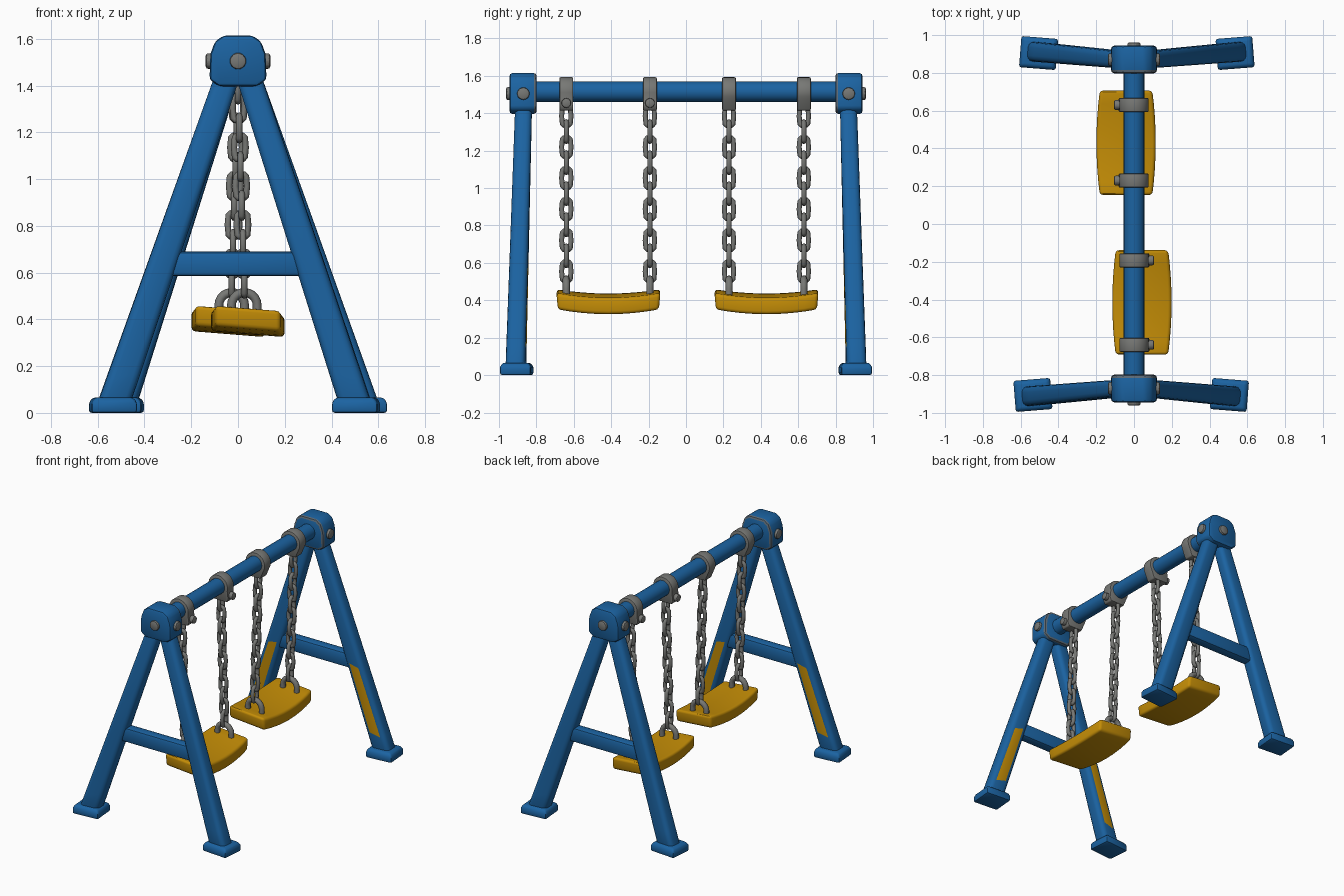
import bpy, bmesh, math
from mathutils import Vector, Matrix

cube = bpy.data.objects.get("Cube")
if cube:
    bpy.data.objects.remove(cube)


def material(name, color):
    m = bpy.data.materials.new(name)
    m.use_nodes = True
    m.diffuse_color = (*color, 1)
    bsdf = m.node_tree.nodes["Principled BSDF"]
    bsdf.inputs["Base Color"].default_value = (*color, 1)
    bsdf.inputs["Roughness"].default_value = 0.6
    return m


BLUE = material("blue paint", (0.011, 0.125, 0.36))
YELLOW = material("yellow paint", (0.55, 0.265, 0.002))
STEEL = material("grey steel", (0.185, 0.188, 0.178))
WORN = material("worn edge", (0.11, 0.15, 0.19))
meshes = []


def finish(bm, name, mats, turn, bevel=0.0, segments=2, rule=None):
    """Bevel the sharp edges, paint faces by rule, turn the part to its end of the frame."""
    bmesh.ops.recalc_face_normals(bm, faces=bm.faces)
    if bevel:
        edges = [e for e in bm.edges if e.calc_face_angle(0) > math.radians(32)]
        bmesh.ops.bevel(bm, geom=edges, offset=bevel, segments=segments, profile=0.5,
                        affect='EDGES', clamp_overlap=True, material=0)
    bm.normal_update()
    if rule:
        for f in bm.faces:
            f.material_index = int(rule(f))
    bm.transform(Matrix.Rotation(turn, 4, 'Z'))
    mesh = bpy.data.meshes.new(name)
    bm.to_mesh(mesh)
    bm.free()
    for m in mats:
        mesh.materials.append(m)
    obj = bpy.data.objects.new(name, mesh)
    bpy.context.collection.objects.link(obj)
    meshes.append(obj)


def loft(rings, paint=None):
    """Skin a list of rings; paint is the (segment, side) given the second material."""
    bm = bmesh.new()
    vs = [[bm.verts.new(p) for p in ring] for ring in rings]
    n = len(vs[0])
    for i in range(len(vs) - 1):
        for j in range(n):
            k = (j + 1) % n
            f = bm.faces.new((vs[i][j], vs[i][k], vs[i + 1][k], vs[i + 1][j]))
            f.material_index = int((i, j) == paint)
    bm.faces.new(vs[0])
    bm.faces.new(vs[-1])
    return bm


def rect(center, w, d, yaw=0.0):
    rot = Matrix.Rotation(yaw, 3, 'Z')
    return [Vector(center) + rot @ Vector((sx * w / 2, sy * d / 2, 0))
            for sx, sy in ((-1, -1), (1, -1), (1, 1), (-1, 1))]


def rod(name, start, end, radius, mat, turn, sides=16, bevel=0.0):
    a, b = Vector(start), Vector(end)
    bm = bmesh.new()
    place = Matrix.Translation((a + b) / 2) @ (b - a).to_track_quat('Z', 'Y').to_matrix().to_4x4()
    bmesh.ops.create_cone(bm, cap_ends=True, segments=sides, radius1=radius, radius2=radius,
                          depth=(b - a).length, matrix=place)
    finish(bm, name, [mat], turn, bevel)


def wire(name, paths, radius, turn, cyclic=True):
    """Round steel wire following one or more paths."""
    curve = bpy.data.curves.new(name, 'CURVE')
    curve.dimensions = '3D'
    curve.bevel_depth = radius
    curve.bevel_resolution = 2
    curve.use_fill_caps = True
    for path in paths:
        spline = curve.splines.new('POLY')
        spline.points.add(len(path) - 1)
        for p, co in zip(spline.points, path):
            p.co = (*co, 1)
        spline.use_cyclic_u = cyclic
        spline.use_smooth = True
    curve.materials.append(STEEL)
    obj = bpy.data.objects.new(name, curve)
    obj.rotation_euler.z = turn
    bpy.context.collection.objects.link(obj)


BAR_Z = 1.515


def end_frame(end, turn):
    # Legs with yellow paint on the inward face, and feet
    for side, foot_x in (("right", -0.535), ("left", 0.505)):
        sx = math.copysign(1, foot_x)
        low, high = Vector((foot_x, -0.91, 0.03)), Vector((sx * 0.042, -0.868, 1.45))
        rings = []
        for z in (0.03, 0.16, 0.62, 1.45):
            t = (z - low.z) / (high.z - low.z)
            rings.append(rect(low.lerp(high, t), 0.14 - 0.03 * t, 0.105 - 0.015 * t, -sx * 0.08 * (1 - t)))
        finish(loft(rings, paint=(1, 2)), f"{end}_{side}_leg", [BLUE, YELLOW], turn, 0.03, 3)
        foot = [rect((foot_x, -0.905, z), w, d, -sx * 0.08)
                for z, w, d in ((0, 0.195, 0.165), (0.045, 0.195, 0.165), (0.066, 0.165, 0.14))]
        finish(loft(foot), f"{end}_{side}_foot", [BLUE], turn, 0.012)

    # Cross brace
    brace = [[(x, y, z) for y, z in ((-0.925, 0.585), (-0.85, 0.585), (-0.85, 0.69), (-0.925, 0.69))]
             for x in (-0.31, 0.29)]
    finish(loft(brace), f"{end}_brace", [BLUE], turn, 0.018)

    # Head block with a rounded top, worn round its inner edge
    half = ((0.08, 1.397), (0.122, 1.425), (0.118, 1.535), (0.098, 1.59), (0.06, 1.615))
    outline = list(half) + [(-x, z) for x, z in reversed(half)]
    block = [[(x, y, z) for x, z in outline] for y in (-0.944, -0.798)]
    finish(loft(block), f"{end}_head_block", [BLUE, WORN], turn, 0.016,
           rule=lambda f: 0.2 < f.normal.y < 0.97)

    # Head bolts
    rod(f"{end}_front_bolt", (0, -0.93, 1.505), (0, -0.962, 1.505), 0.037, STEEL, turn, 10, 0.012)
    for name, sx in (("right", -1), ("left", 1)):
        rod(f"{end}_{name}_bolt", (sx * 0.1, -0.87, 1.505), (sx * 0.138, -0.87, 1.505),
            0.035, STEEL, turn, 10, 0.012)


def link(center, across, half_len, half_wid):
    """Chamfered oval chain link standing along z."""
    pts = []
    for k in range(12):
        a = math.tau * k / 12
        cap = math.copysign(half_len - half_wid, math.sin(a)) if k % 6 else 0
        pts.append(center + across * (half_wid * math.cos(a)) + Vector((0, 0, half_wid * math.sin(a) + cap)))
    return pts


def swing(end, turn, mid_y, tilt, ys):
    # Curved plank seat, dished along its length and tipped sideways
    rings = []
    for i in range(9):
        t = i / 4 - 1
        y, w, lift = mid_y + 0.27 * t, 0.157 - 0.018 * t * t, 0.024 * t * t
        rings.append([(0.042 + dx, y + 0.008 * h * t, 0.381 + lift + dz - tilt * dx)
                      for dx, dz, h in ((-w, -0.044, 0), (w, -0.044, 0), (w, 0.044, 1), (-w, 0.044, 1))])
    finish(loft(rings), f"{end}_seat", [YELLOW], turn, 0.018, 3)

    for n, y in zip(("outer", "inner"), ys):
        # Collar round the bar with a tab clamped to one side
        arc = [math.radians(-15 + 225 * k / 18) for k in range(19)]
        outline = [(0.078 * math.cos(a), BAR_Z + 0.078 * math.sin(a)) for a in arc]
        outline += [(-0.042, 1.415), (0.07, 1.415), (0.082, 1.44)]
        collar = [[(x, y + dy, z) for x, z in outline] for dy in (-0.037, 0.037)]
        finish(loft(collar), f"{end}_{n}_collar", [STEEL], turn, 0.007)
        rod(f"{end}_{n}_collar_bolt", (0.06, y, 1.455), (0.106, y, 1.455), 0.027, STEEL, turn, 10, 0.008)

        # Chain of alternating links
        count, top, bottom = 11, 1.385, 0.555
        links = []
        for k in range(count):
            t = k / (count - 1)
            across = Vector((1, 0, 0)) if k % 2 else Vector((0, 1, 0))
            center = Vector((0.027 * t, y, top + (bottom - top) * t))
            links.append(link(center, across, 0.053, 0.025))
        wire(f"{end}_{n}_chain", links, 0.0135, turn)

        # Arched shackle on the seat
        arch = [Vector((0.027 + 0.055 * math.cos(a), y, 0.46 + 0.055 * math.sin(a)))
                for a in (math.pi * k / 10 for k in range(11))]
        feet = [Vector((p.x, y, 0.41)) for p in (arch[0], arch[-1])]
        wire(f"{end}_{n}_shackle", [[feet[0], *arch, feet[1]]], 0.019, turn, cyclic=False)


# Top bar
rod("top_bar", (0, -0.85, BAR_Z), (0, 0.85, BAR_Z), 0.055, BLUE, 0, 20)

# Both ends share one design, turned half round; both seats tip towards +x
for end, turn, mid_y, tilt, ys in (("front", 0, -0.415, 0.08, (-0.64, -0.193)),
                                   ("back", math.pi, -0.43, -0.08, (-0.63, -0.23))):
    end_frame(end, turn)
    swing(end, turn, mid_y, tilt, ys)

bpy.ops.object.select_all(action='DESELECT')
for obj in meshes:
    obj.select_set(True)
bpy.context.view_layer.objects.active = meshes[0]
bpy.ops.object.shade_smooth_by_angle(angle=math.radians(35))
